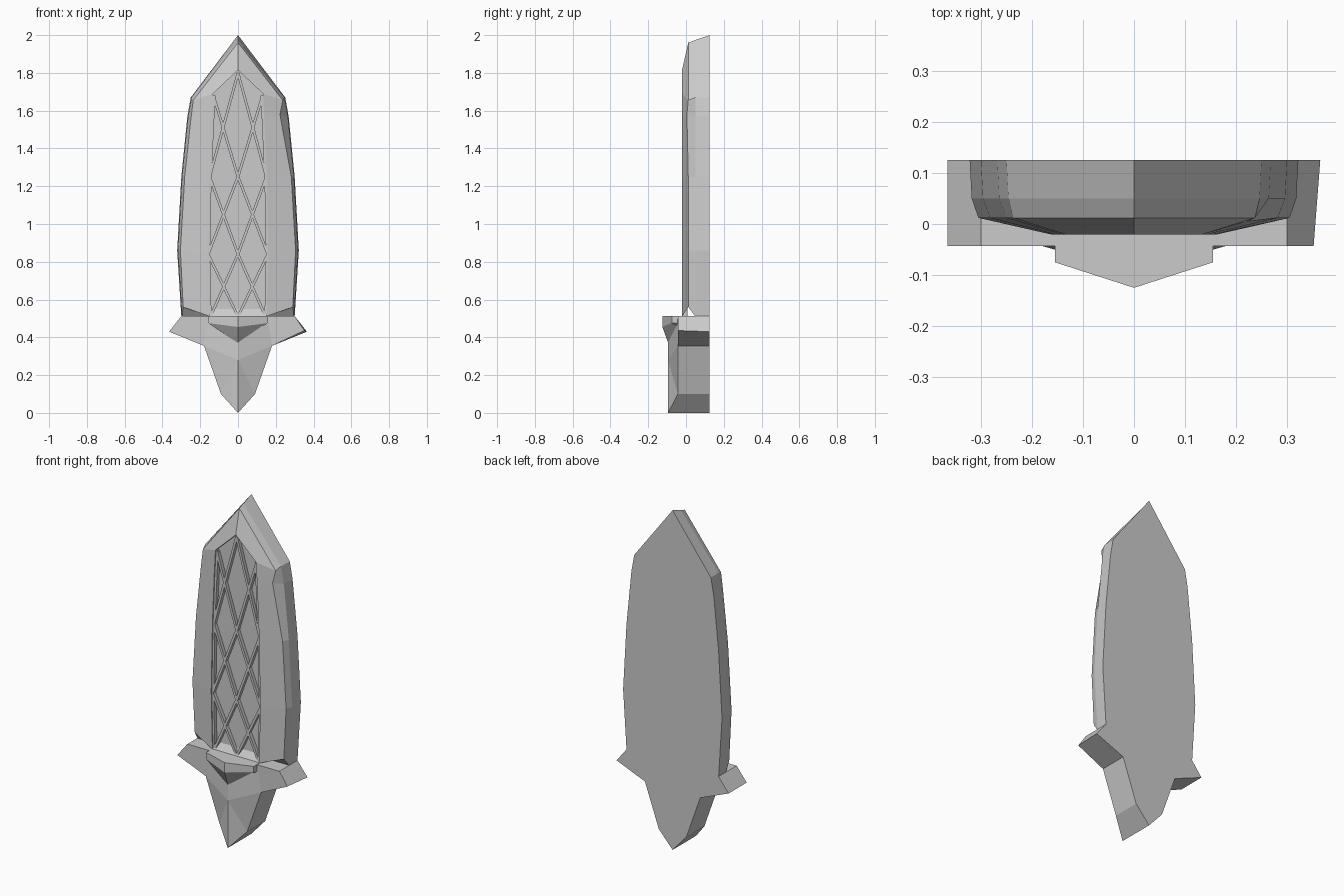
import bpy, bmesh
from mathutils import Vector

cube = bpy.data.objects.get("Cube")
if cube:
    bpy.data.objects.remove(cube)

stone = bpy.data.materials.new("grey stone")
stone.use_nodes = True
stone.diffuse_color = (0.6, 0.6, 0.6, 1)
stone.node_tree.nodes["Principled BSDF"].inputs["Base Color"].default_value = (0.6, 0.6, 0.6, 1)

BACK = 0.125


def finish(name, bm):
    bmesh.ops.recalc_face_normals(bm, faces=bm.faces)
    mesh = bpy.data.meshes.new(name)
    bm.to_mesh(mesh)
    bm.free()
    mesh.materials.append(stone)
    obj = bpy.data.objects.new(name, mesh)
    bpy.context.collection.objects.link(obj)
    return obj


def ring(half, tip):
    """Closed loop: +x half from bottom to top, tip, mirrored half back down."""
    return half + [tip] + [(-x, y, z) for x, y, z in reversed(half)]


def loft(name, rings):
    """Bridge matching loops and cap the first and last."""
    bm = bmesh.new()
    loops = [[bm.verts.new(p) for p in r] for r in rings]
    n = len(loops[0])
    for a, b in zip(loops, loops[1:]):
        for i in range(n):
            j = (i + 1) % n
            bm.faces.new((a[i], a[j], b[j], b[i]))
    bm.faces.new(loops[0])
    bm.faces.new(loops[-1])
    return finish(name, bm)


# Pointed frame with a sloping face and a recessed pane
outer = [(0.30, 0.51), (0.322, 0.86), (0.30, 1.25), (0.268, 1.57), (0.25, 1.67)]
face = [(0.29, 0.56), (0.305, 0.86), (0.282, 1.25), (0.25, 1.55), (0.237, 1.655)]
inner = [(0.152, 0.512), (0.16, 0.85), (0.152, 1.25), (0.14, 1.55), (0.132, 1.69)]


def layer(pts, y, top):
    return ring([(x, y, z) for x, z in pts], (0, y, top))


front = layer(face, 0.012, 1.96)
front[3] = (0.222, 0.005, 1.58)      # chipped shoulder
loft("window_frame", [
    layer(outer, BACK, 2.0),
    layer([(x - 0.004, z) for x, z in outer], 0.05, 1.974),
    front,
    layer(inner, -0.021, 1.815),
    layer(inner, 0.006, 1.815),
])


# Diamond lattice, three tiers of crossing bars
def bar(bm, a, b, width=0.014, y0=0.008, y1=-0.015):
    a, b = Vector((a[0], 0, a[1])), Vector((b[0], 0, b[1]))
    d = (b - a).normalized()
    side = Vector((d.z, 0, -d.x)) * width / 2
    corners = [a + side, b + side, b - side, a - side]
    lo = [bm.verts.new((p.x, y0, p.z)) for p in corners]
    hi = [bm.verts.new((p.x, y1, p.z)) for p in corners]
    bm.faces.new(lo)
    bm.faces.new(hi)
    for i in range(4):
        j = (i + 1) % 4
        bm.faces.new((lo[i], lo[j], hi[j], hi[i]))


bm = bmesh.new()
edges = [(0.15, 0.5), (0.158, 0.84), (0.15, 1.25), (0.13, 1.68)]
centres = [0.51, 0.84, 1.25, 1.8]
for i in range(3):
    for s in (-1, 1):
        bar(bm, (0, centres[i]), (s * edges[i + 1][0], edges[i + 1][1]))
        bar(bm, (s * edges[i][0], edges[i][1]), (0, centres[i + 1]))
for s in (-1, 1):
    for (xa, za), (xb, zb) in zip(edges, edges[1:]):
        bar(bm, (s * (xa - 0.003), za), (s * (xb - 0.003), zb))
finish("lattice", bm)

# Winged sill with a pointed, ridged pendant below
bm = bmesh.new()
half = [(0.09, 0.10), (0.18, 0.355), (0.365, 0.43), (0.30, 0.512), (0.155, 0.512)]
FLAT = -0.043


def side_verts(s):
    back = [bm.verts.new((s * x, BACK, z)) for x, z in half]
    fore = [bm.verts.new((s * x, FLAT, z)) for x, z in half]
    return back, fore


back_tip = bm.verts.new((0, BACK, 0))
tip = bm.verts.new((0, -0.095, 0))
ridge = bm.verts.new((0, -0.095, 0.28))
crest = bm.verts.new((0, -0.095, 0.512))
sides = [side_verts(s) for s in (1, -1)]
for back, fore in sides:
    for i in range(4):
        bm.faces.new((back[i], back[i + 1], fore[i + 1], fore[i]))
    bm.faces.new((back_tip, back[0], fore[0], tip))
    bm.faces.new((tip, fore[0], ridge))
    bm.faces.new((fore[0], fore[1], ridge))
    bm.faces.new((ridge, fore[1], fore[4], crest))
    bm.faces.new(fore[1:])
(rb, rf), (lb, lf) = sides
bm.faces.new([back_tip] + rb + lb[::-1])
bm.faces.new((rb[4], rf[4], crest, lf[4], lb[4]))
rf[2].co = (0.352, FLAT, 0.436)      # worn wing tip
finish("winged_sill", bm)

# Ledge with a pointed front, tapering under to the pendant ridge
loft("ledge", [
    [(-0.155, -0.01, 0.514), (-0.155, -0.075, 0.514), (0, -0.125, 0.514),
     (0.155, -0.075, 0.514), (0.155, -0.01, 0.514)],
    [(-0.155, -0.01, 0.475), (-0.155, -0.075, 0.475), (0, -0.125, 0.455),
     (0.155, -0.075, 0.475), (0.155, -0.01, 0.475)],
    [(-0.14, -0.01, 0.46), (-0.14, -0.045, 0.46), (0, -0.094, 0.37),
     (0.14, -0.045, 0.46), (0.14, -0.01, 0.46)],
])
